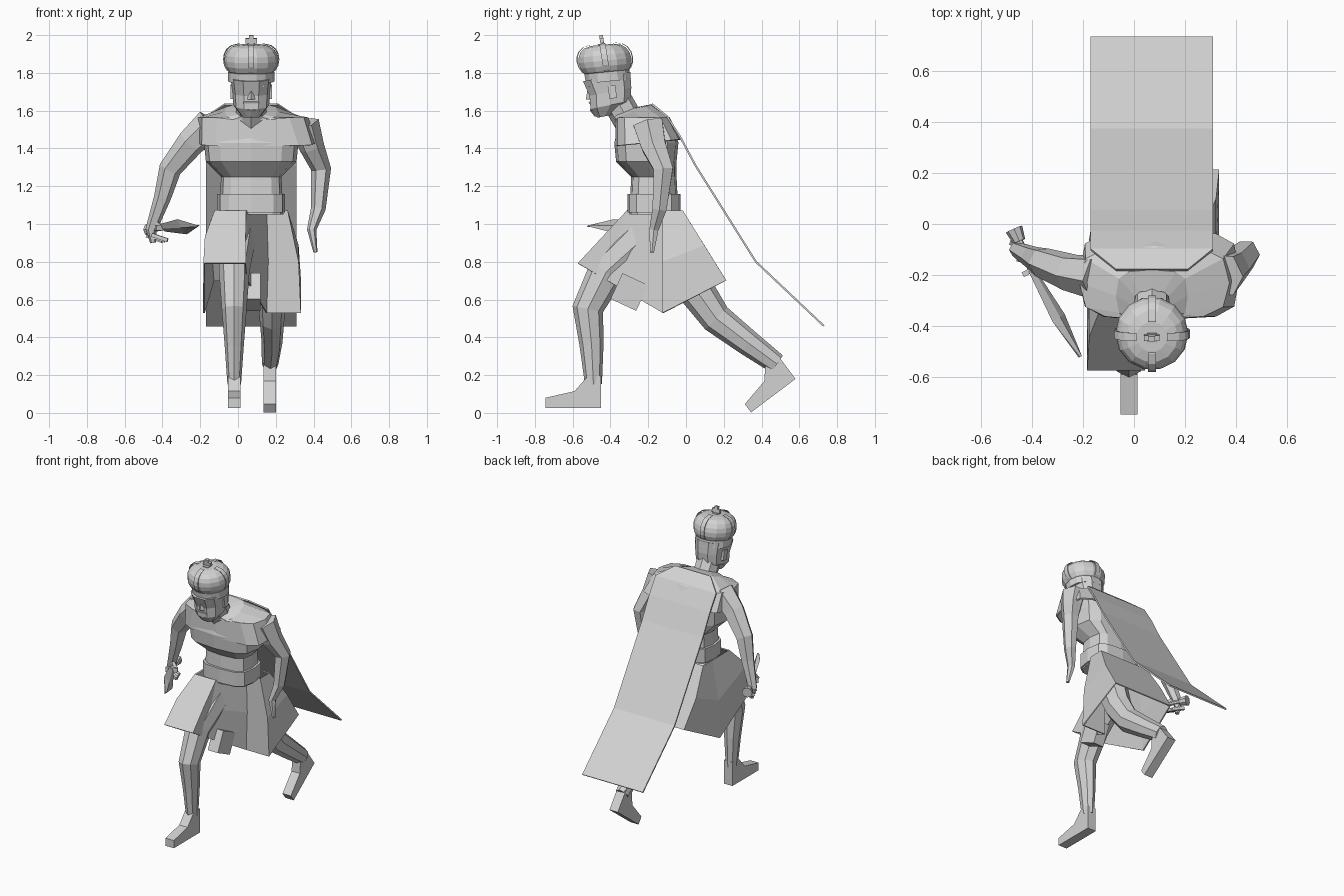
import bpy, bmesh
from math import sin, cos, tau, pi, radians, copysign
from mathutils import Vector, Matrix

cube = bpy.data.objects.get("Cube")
if cube:
    bpy.data.objects.remove(cube, do_unlink=True)

shade = .65
grey = (shade, shade, shade, 1)
material = bpy.data.materials.new("plain_grey")
material.use_nodes = True
material.diffuse_color = grey
material.node_tree.nodes["Principled BSDF"].inputs["Base Color"].default_value = grey


def finish(name, bm, thickness=0):
    bmesh.ops.recalc_face_normals(bm, faces=bm.faces[:])
    mesh = bpy.data.meshes.new(name)
    bm.to_mesh(mesh)
    bm.free()
    mesh.materials.append(material)
    obj = bpy.data.objects.new(name, mesh)
    bpy.context.collection.objects.link(obj)
    if thickness:
        solid = obj.modifiers.new("thickness", "SOLIDIFY")
        solid.thickness = thickness
        solid.offset = 0


def loft(name, rings, caps=True, closed=True, thickness=0):
    """Skin a list of equal-length point rings."""
    bm = bmesh.new()
    rows = [[bm.verts.new(point) for point in ring] for ring in rings]
    for low, high in zip(rows, rows[1:]):
        pairs = list(zip(low, high))
        following = pairs[1:] + pairs[:1] if closed else pairs[1:]
        for (a, b), (d, c) in zip(pairs, following):
            bm.faces.new((a, d, c, b))
    if caps:
        bm.faces.new(rows[0])
        bm.faces.new(rows[-1])
    finish(name, bm, thickness)


def circle(sides):
    return [(cos(tau * i / sides), sin(tau * i / sides)) for i in range(sides)]


def section(centre, width, depth, sides=12, power=.6, slope=0):
    """Horizontal rounded section; a positive slope raises the back."""
    points = []
    for c, s in circle(sides):
        x = copysign(abs(c) ** power, c) * width
        y = copysign(abs(s) ** power, s) * depth
        points.append(Vector(centre) + Vector((x, y, y * slope)))
    return points


def limb(name, joints, start, end, narrow=1, sides=8):
    """Limb through its joints, tapering evenly from start to end radius."""
    joints = [Vector(joint) for joint in joints]
    last = len(joints) - 1
    rings = []
    for i, joint in enumerate(joints):
        along = (joints[min(i + 1, last)] - joints[max(i - 1, 0)]).normalized()
        side = (Vector((1, 0, 0)) - along * along.x).normalized()
        deep = along.cross(side)
        radius = start + (end - start) * i / last
        rings.append([joint + radius * (side * c * narrow + deep * s) for c, s in circle(sides)])
    loft(name, rings)


def box(name, centre, size, pitch=0, roll=0, yaw=0):
    bm = bmesh.new()
    bmesh.ops.create_cube(bm, size=1)
    placed = Matrix.Translation(centre)
    for axis, angle in (("Z", yaw), ("X", pitch), ("Y", roll)):
        placed = placed @ Matrix.Rotation(radians(angle), 4, axis)
    bm.transform(placed @ Matrix.Diagonal((*size, 1)))
    finish(name, bm)


# Torso, belt and neck
body_x = .07
torso = [(1.05, .17, .13), (1.25, .16, .12), (1.33, .24, .16),
         (1.43, .25, .17), (1.5, .25, .15), (1.55, .14, .1)]
loft("torso", [section((body_x, -.17 if z < 1.3 else -.21, z), width, depth)
               for z, width, depth in torso])
loft("belt", [section((body_x, -.17, z), .18, .14) for z in (1.06, 1.16)])
limb("neck", [(body_x, -.3, 1.54), (body_x, -.38, 1.68)], .08, .08)

# Shoulder mantle, closed around the neck
loft("mantle", [section((body_x, -.32, 1.59), .07, .06, slope=.4),
                section((body_x, -.28, 1.59), .14, .1, slope=.4),
                section((.08, -.23, 1.56), .29, .14),
                section((.1, -.2, 1.43), .31, .17, power=.5, slope=.1)],
     caps=False, thickness=.01)

# Cape, narrow at the collar and trailing behind
cape_path = [(-.18, 1.635), (-.1, 1.57), (-.03, 1.46), (.05, 1.31), (.37, .8), (.73, .46)]
cape = []
for y, z in cape_path:
    half = .24 if y > -.15 else .14
    cape.append([(body_x - half, y, z), (body_x + half, y, z)])
loft("cape", cape, caps=False, closed=False, thickness=.01)

# Skirt with a front slit and a deep pleat
front, side, back = Vector((-.57, .79)), Vector((-.12, .53)), Vector((.21, .7))
left, right, slit, pleat = .33, -.18, .04, .15
hem = [Vector((x, *edge)) for x, edge in (
    (right + .05, back), (right, side), (right, front), (slit, front),
    (slit, front.lerp(side, .3)), (pleat, side), (left, side), (left, back))]
waist = []
for point in hem:
    x = min(max(point.x, -.12), .26)
    y = -.31 if point.x in (slit, pleat) else min(max(point.y, -.31), -.02)
    waist.append(Vector((x, y, 1.07)))
middle = [upper.lerp(lower, .5) for upper, lower in zip(waist, hem)]
for point in middle:
    point.x += (point.x - body_x) * .1
loft("skirt", [waist, middle, hem], caps=False, thickness=.01)
box("loincloth", (.08, -.3, .64), (.08, .15, .15), pitch=-25)

# Legs
limb("right_leg", [(0, -.22, .93), (-.02, -.42, .75), (-.02, -.52, .55),
                   (-.02, -.5, .36), (-.02, -.49, .15)], .12, .045, narrow=.8)
limb("left_leg", [(.16, -.02, .8), (.18, .06, .64), (.18, .16, .5),
                  (.18, .33, .37), (.17, .48, .26)], .11, .055, narrow=.8)


# Shoes: one profile, planted or pushing off
def shoe(name, x, heel_y, heel_z, tilt):
    turn = Matrix.Rotation(radians(tilt), 2)
    outline = [(0, 0), (-.295, 0), (-.295, .055), (-.14, .09), (-.07, .17), (0, .17)]
    points = [turn @ Vector(point) + Vector((heel_y, heel_z)) for point in outline]
    loft(name, [[(edge, y, z) for y, z in points] for edge in (x - .033, x + .033)])


shoe("right_shoe", -.02, -.45, .025, 0)
shoe("left_shoe", .168, .58, .18, 37)

# Arms
limb("left_arm", [(.35, -.2, 1.53), (.39, -.17, 1.41), (.44, -.12, 1.29),
                  (.425, -.14, 1.08), (.39, -.17, .97), (.41, -.18, .85)],
     .09, .012, narrow=.9, sides=6)
limb("right_arm", [(-.14, -.21, 1.53), (-.25, -.19, 1.43), (-.36, -.15, 1.29),
                   (-.4, -.13, 1.14), (-.46, -.1, .97), (-.45, -.1, .9)], .09, .015, sides=6)

# Dagger held across the right hand
pommel, guard, tip = (Vector(p) for p in ((-.47, -.02, .97), (-.4, -.18, .98), (-.21, -.52, .99)))
along = (tip - guard).normalized()
upward = Vector((0, 0, 1))
across = along.cross(upward)
broad, flat = upward + across * .7, (across - upward * .7) * .007
blade = []
for fraction, width in ((0, .02), (.55, .04), (1, .002)):
    centre = guard.lerp(tip, fraction)
    rise = broad * width
    blade.append([centre + rise, centre + flat, centre - rise, centre - flat])
loft("dagger_blade", blade)
limb("dagger_grip", [pommel, guard], .015, .015)
limb("dagger_pommel", [pommel, pommel.lerp(guard, .3)], .035, .025)
box("dagger_guard", guard, (.08, .02, .03), yaw=28)

# Fingers around the grip
for i in range(3):
    knuckle = pommel.lerp(guard, .4 + i * .2) - upward * .05
    box(f"right_finger_{i}", knuckle, (.09, .02, .02), roll=18, yaw=-15)
box("right_thumb", pommel.lerp(guard, .7) + upward * .02, (.08, .02, .02), roll=30, yaw=-30)

# Head
head = [(1.57, -.43, .05, .04), (1.63, -.4, .095, .11), (1.7, -.4, .1, .115), (1.78, -.42, .11, .13)]
loft("head", [section((body_x, y, z), width, depth, sides=10, power=.8, slope=.2)
              for z, y, width, depth in head])
loft("beard", [section((body_x, -.46, z), size, size * .8, sides=8, power=1)
               for z, size in ((1.57, .03), (1.6, .06), (1.64, .05))])
loft("nose", [section((body_x, -.51, z), size, size, sides=4, power=1)
              for z, size in ((1.66, .02), (1.72, .01))])
box("moustache", (body_x, -.5, 1.645), (.08, .03, .01), pitch=15)
for name, sign in (("right", -1), ("left", 1)):
    box(name + "_eye", (body_x + sign * .04, -.5, 1.7), (.03, .02, .01), yaw=sign * 15)
    box(name + "_brow", (body_x + sign * .04, -.51, 1.73), (.05, .02, .01), yaw=sign * 15)
    box(name + "_ear", (body_x + sign * .1, -.39, 1.7), (.02, .04, .07), pitch=8)

# Crown, leaning forward with the head
base = Vector((body_x, -.415, 1.78))


def lean(radial, height):
    x, y = radial
    return base + Vector((x, y - height * .16, height + y * .1))


def crown_ring(radius, height):
    return [lean((c * radius, s * radius), height) for c, s in circle(14)]


loft("crown_band", [crown_ring(.122, height) for height in (-.025, .025)])
puff = []
for degrees in range(-60, 90, 20):
    angle = radians(degrees)
    puff.append((.143 * cos(angle) ** .5, .085 + .085 * sin(angle)))
loft("crown_cap", [crown_ring(radius, height) for radius, height in puff])

# Arches over the crown
half = .016
for quarter in range(4):
    turn = Matrix.Rotation(quarter * pi / 2, 2)
    strip = []
    for radius, height in puff:
        outer = radius + .006
        strip.append([lean(turn @ Vector(corner), height + outer - radius) for corner in (
            (radius, -half), (outer, -half), (outer, half), (radius, half))])
    loft(f"crown_arch_{quarter}", strip)

# Cross on top
cross = lean((0, 0), .19)
for name, size, rise in (("base", (.04, .04, .03), -.03), ("upright", (.025, .02, .06), 0),
                         ("bar", (.06, .02, .025), 0)):
    box("cross_" + name, cross + upward * rise, size, pitch=9)
